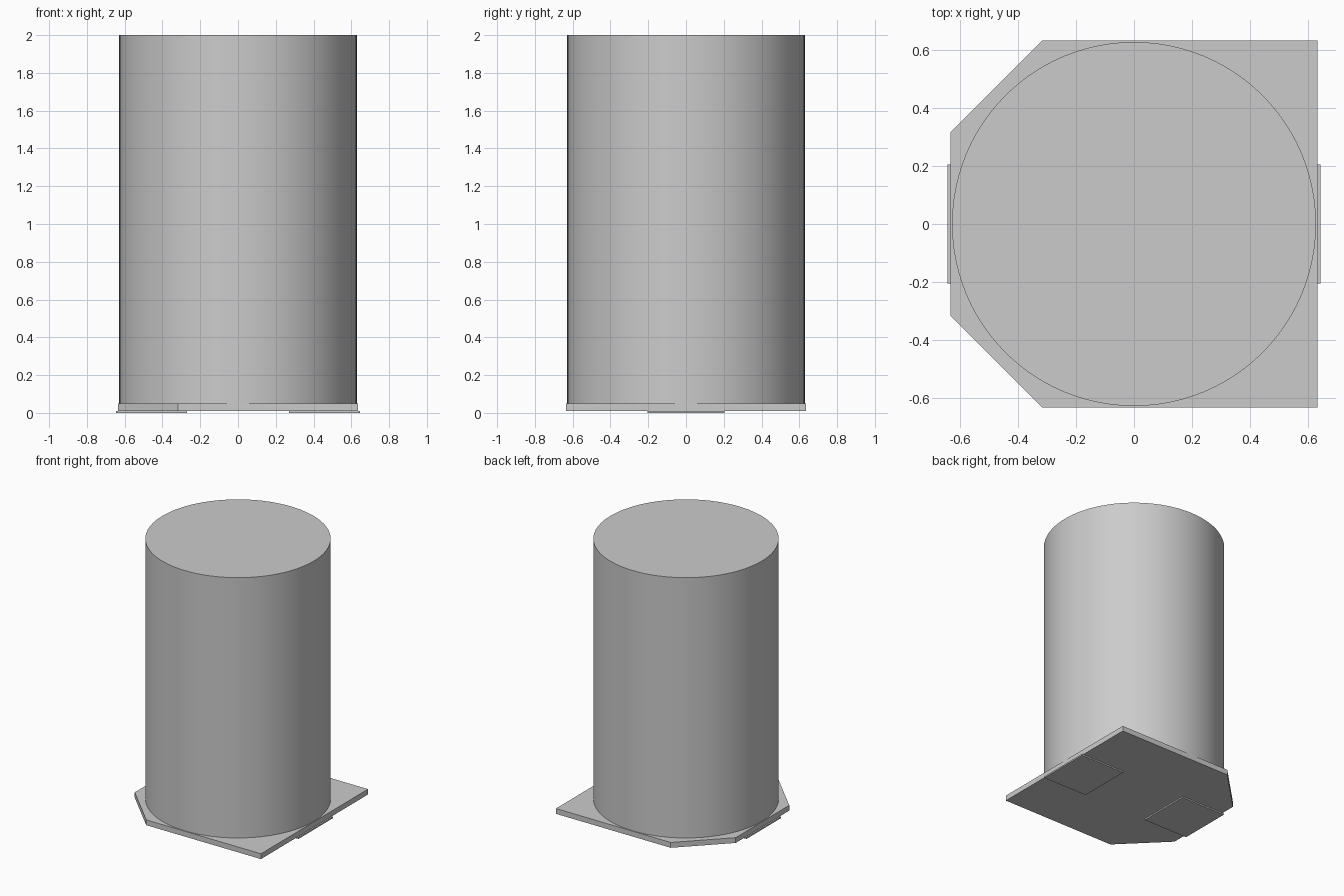
import bpy, bmesh, math

cube = bpy.data.objects.get("Cube")
if cube:
    bpy.data.objects.remove(cube, do_unlink=True)

grey = bpy.data.materials.new("light_grey")
grey.use_nodes = True
colour = (0.6, 0.6, 0.6, 1)
grey.diffuse_color = colour
grey.node_tree.nodes["Principled BSDF"].inputs["Base Color"].default_value = colour


def prism(name, outline, bottom, top):
    """Extrude a flat outline upwards into a closed solid."""
    bm = bmesh.new()
    base = bm.faces.new([bm.verts.new((x, y, bottom)) for x, y in outline])
    grown = bmesh.ops.extrude_face_region(bm, geom=[base], use_keep_orig=True)
    for v in grown["geom"]:
        if isinstance(v, bmesh.types.BMVert):
            v.co.z = top
    bmesh.ops.recalc_face_normals(bm, faces=bm.faces)
    mesh = bpy.data.meshes.new(name)
    bm.to_mesh(mesh)
    bm.free()
    obj = bpy.data.objects.new(name, mesh)
    bpy.context.collection.objects.link(obj)
    mesh.materials.append(grey)
    return obj


# Square base plate with two clipped corners on its right side
H, C = 0.634, 0.317
prism("base_plate", [(H, -H), (H, H), (-C, H), (-H, C), (-H, -C), (-C, -H)], 0.01, 0.05)

# Thin contact pads under the plate
for side, name in ((1, "left_pad"), (-1, "right_pad")):
    inner, outer, half = side * 0.27, side * 0.645, 0.205
    prism(name, [(inner, -half), (outer, -half), (outer, half), (inner, half)], 0, 0.011)

# Tall round can
R, N = 0.629, 96
circle = [(R * math.cos(2 * math.pi * i / N), R * math.sin(2 * math.pi * i / N)) for i in range(N)]
can = prism("can_body", circle, 0.03, 2.0)
bpy.ops.object.select_all(action="DESELECT")
can.select_set(True)
bpy.context.view_layer.objects.active = can
bpy.ops.object.shade_smooth_by_angle(angle=math.radians(30))
